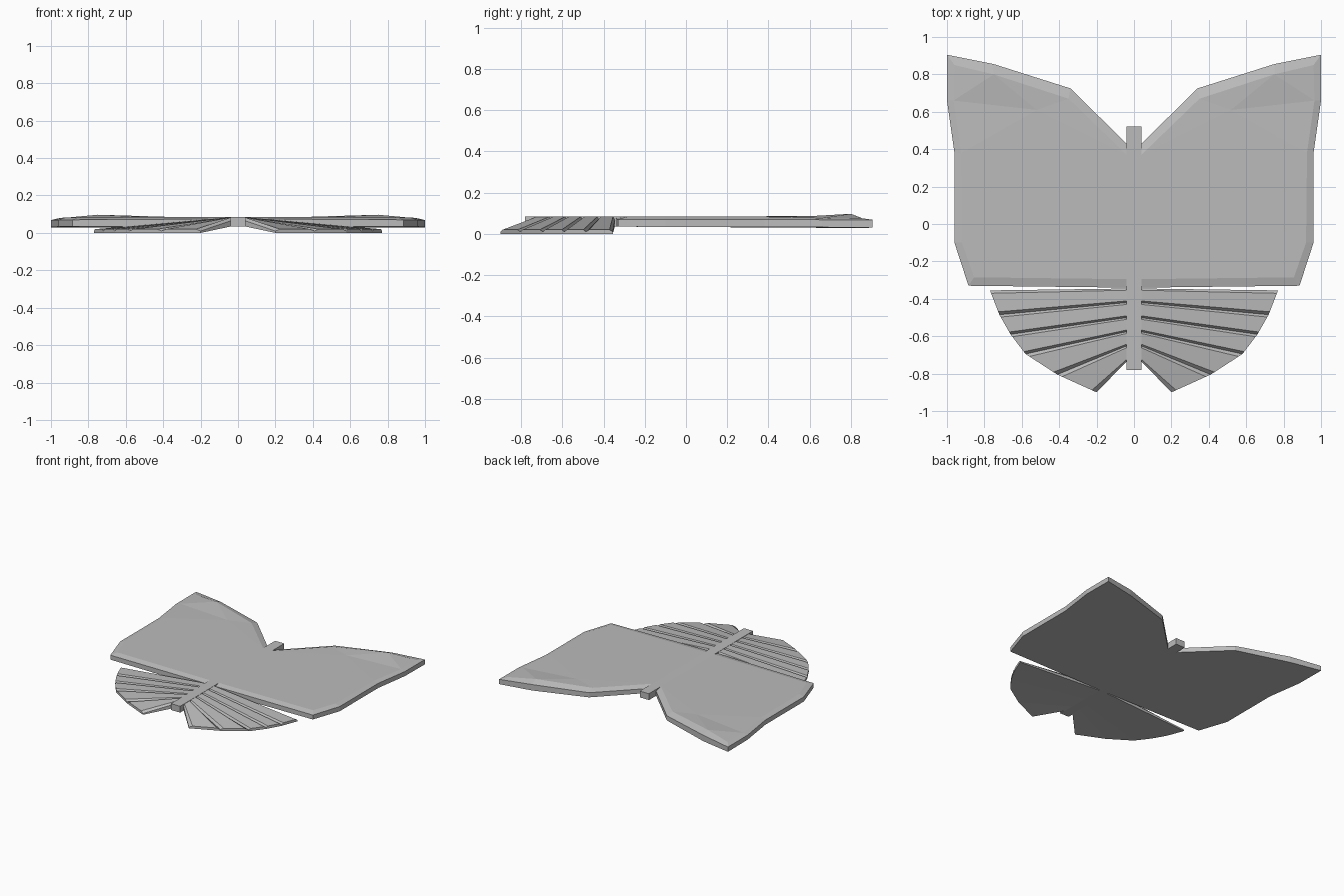
import bpy, bmesh
from mathutils import Vector

cube = bpy.data.objects.get("Cube")
if cube:
    bpy.data.objects.remove(cube, do_unlink=True)

grey = bpy.data.materials.new("plain grey")
grey.use_nodes = True
COL = (0.5, 0.5, 0.5, 1)
grey.diffuse_color = COL
grey.node_tree.nodes["Principled BSDF"].inputs["Base Color"].default_value = COL


def finish(bm, name, mirror=True):
    bmesh.ops.recalc_face_normals(bm, faces=bm.faces)
    mesh = bpy.data.meshes.new(name)
    bm.to_mesh(mesh)
    bm.free()
    mesh.materials.append(grey)
    ob = bpy.data.objects.new(name, mesh)
    bpy.context.collection.objects.link(ob)
    if mirror:
        ob.modifiers.new("Mirror", 'MIRROR').use_mirror_merge = False
    return ob


def bridge(bm, a, b):
    n = len(a)
    for i in range(n):
        bm.faces.new((a[i], a[(i + 1) % n], b[(i + 1) % n], b[i]))


# Body: a slim square bar
bm = bmesh.new()
bmesh.ops.create_cube(bm, size=1)
for v in bm.verts:
    v.co = (v.co.x * 0.08, v.co.y * 1.30 - 0.13, v.co.z * 0.05 + 0.06)
finish(bm, "body", mirror=False)

# Upper wings: rim outline (x, y, bottom z, top z) and raised plateau (x, y, z)
rim = [(0.04, 0.43, 0.035, 0.07), (0.34, 0.725, 0.033, 0.07), (0.75, 0.855, 0.028, 0.075),
       (1.0, 0.905, 0.03, 0.068), (1.0, 0.66, 0.032, 0.068), (0.96, 0.38, 0.033, 0.07),
       (0.96, -0.10, 0.033, 0.07), (0.885, -0.33, 0.035, 0.07), (0.04, -0.34, 0.035, 0.075)]
plateau = [(0.04, 0.37, 0.085), (0.35, 0.67, 0.085), (0.75, 0.80, 0.097), (0.96, 0.85, 0.076),
           (0.965, 0.66, 0.077), (0.925, 0.38, 0.083), (0.92, -0.10, 0.083),
           (0.855, -0.285, 0.083), (0.04, -0.295, 0.085)]
bm = bmesh.new()
low = [bm.verts.new((x, y, b)) for x, y, b, t in rim]
top = [bm.verts.new((x, y, t)) for x, y, b, t in rim]
cap = [bm.verts.new(p) for p in plateau]
crease = bm.verts.new((0.52, 0.61, 0.086))
bm.faces.new(low)
bridge(bm, low, top)
bridge(bm, top, cap)
for a, b in ((0, 1), (1, 2), (2, 4), (4, 5)):
    bm.faces.new((crease, cap[a], cap[b]))
bm.faces.new((cap[2], cap[3], cap[4]))
bm.faces.new([crease] + cap[5:] + [cap[0]])
finish(bm, "upper_wings")

# Lower wings: five pleated blades fanning down and out from the body
root_y = [-0.345, -0.42, -0.50, -0.575, -0.65, -0.73]
tips = [(0.77, -0.355), (0.72, -0.485), (0.66, -0.59), (0.58, -0.695), (0.41, -0.805), (0.20, -0.90)]
bm = bmesh.new()
for i in range(5):
    ends = []
    for pa, pb, bottom, groove, ridge in (
            ((0.035, root_y[i]), (0.035, root_y[i + 1]), 0.035, 0.066, 0.084),
            (tips[i], tips[i + 1], 0.0, 0.010, 0.020)):
        a, b = Vector(pa), Vector(pb)
        section = [(0, bottom), (0, groove), (0.12, ridge), (0.88, ridge), (1, groove), (1, bottom)]
        ends.append([bm.verts.new((*a.lerp(b, t), z)) for t, z in section])
    bridge(bm, ends[0], ends[1])
    bm.faces.new(ends[0])
    bm.faces.new(ends[1])
finish(bm, "lower_wing_blades")
